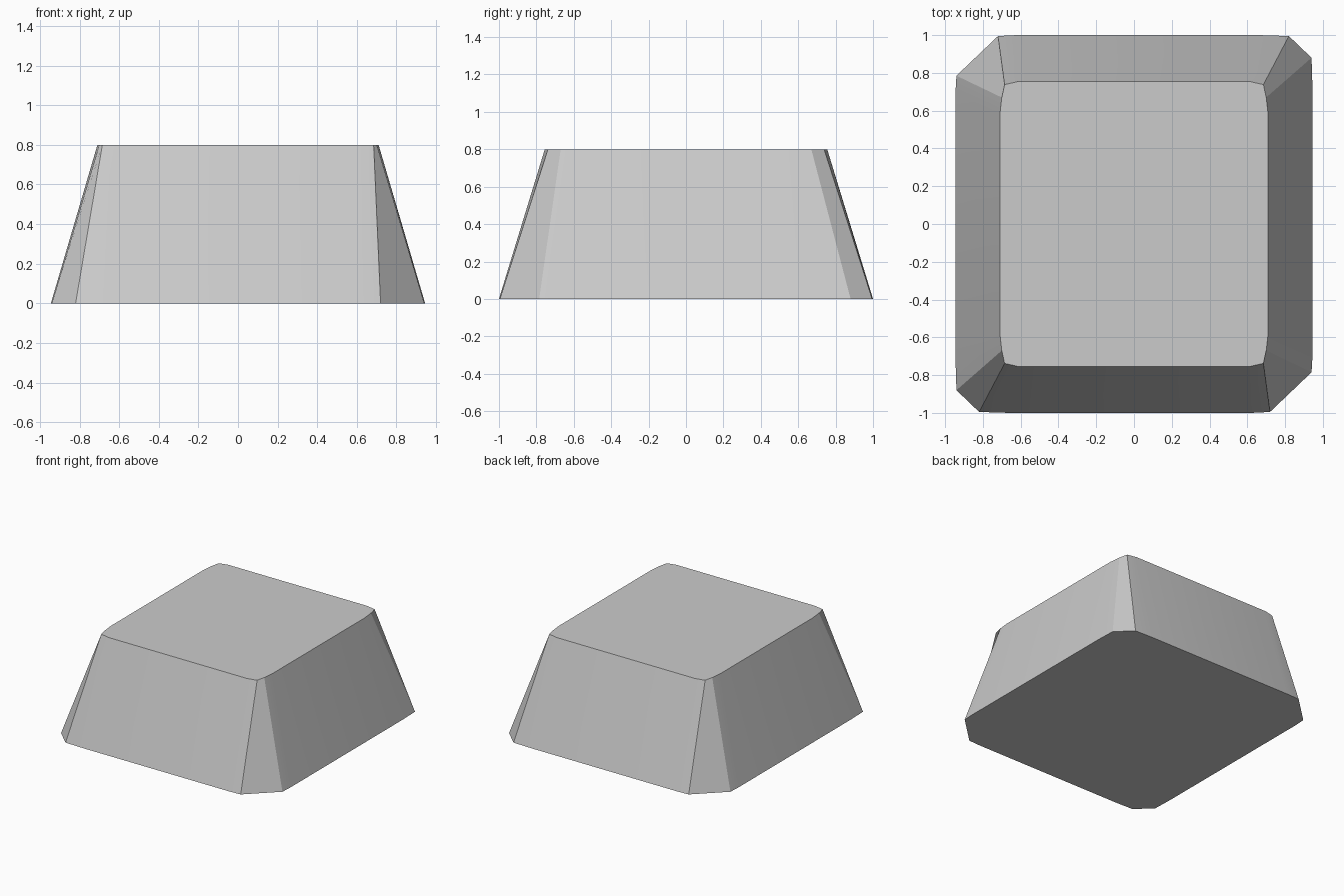
import bpy
import bmesh
import math

if "Cube" in bpy.data.objects:
    bpy.data.objects.remove(bpy.data.objects["Cube"], do_unlink=True)

HEIGHT = 0.8

# Warm-free plain grey
grey = bpy.data.materials.new("plain grey")
grey.use_nodes = True
colour = (0.6, 0.6, 0.6, 1)
grey.diffuse_color = colour
grey.node_tree.nodes["Principled BSDF"].inputs["Base Color"].default_value = colour


def ring(bm, half_outline, z):
    """Repeat half an outline with a half turn to close it."""
    points = half_outline + [(-x, -y) for x, y in half_outline]
    return [bm.verts.new((x, y, z)) for x, y in points]


# Back left and back right corners, counter-clockwise
base_half = [(0.945, 0.72), (0.94, 0.88), (0.82, 0.995), (0.66, 1.0),
             (-0.62, 1.0), (-0.72, 0.995), (-0.94, 0.785), (-0.945, 0.70)]
top_corner = [(0.71, 0.58), (0.70, 0.67), (0.685, 0.738), (0.61, 0.755)]
top_half = top_corner + [(-x, y) for x, y in reversed(top_corner)]

# Tapered block lofted from the chamfered base to the rounded top
bm = bmesh.new()
base = ring(bm, base_half, 0)
top = ring(bm, top_half, HEIGHT)
count = len(base)
for i in range(count):
    j = (i + 1) % count
    bm.faces.new((base[i], base[j], top[j], top[i]))
bm.faces.new(top)
bm.faces.new(list(reversed(base)))
bmesh.ops.recalc_face_normals(bm, faces=bm.faces[:])

mesh = bpy.data.meshes.new("tapered_block")
bm.to_mesh(mesh)
bm.free()
mesh.materials.append(grey)
block = bpy.data.objects.new("tapered_block", mesh)
bpy.context.collection.objects.link(block)

# Soft corners with crisp rims
bpy.context.view_layer.objects.active = block
block.select_set(True)
bpy.ops.object.shade_smooth_by_angle(angle=math.radians(30))
